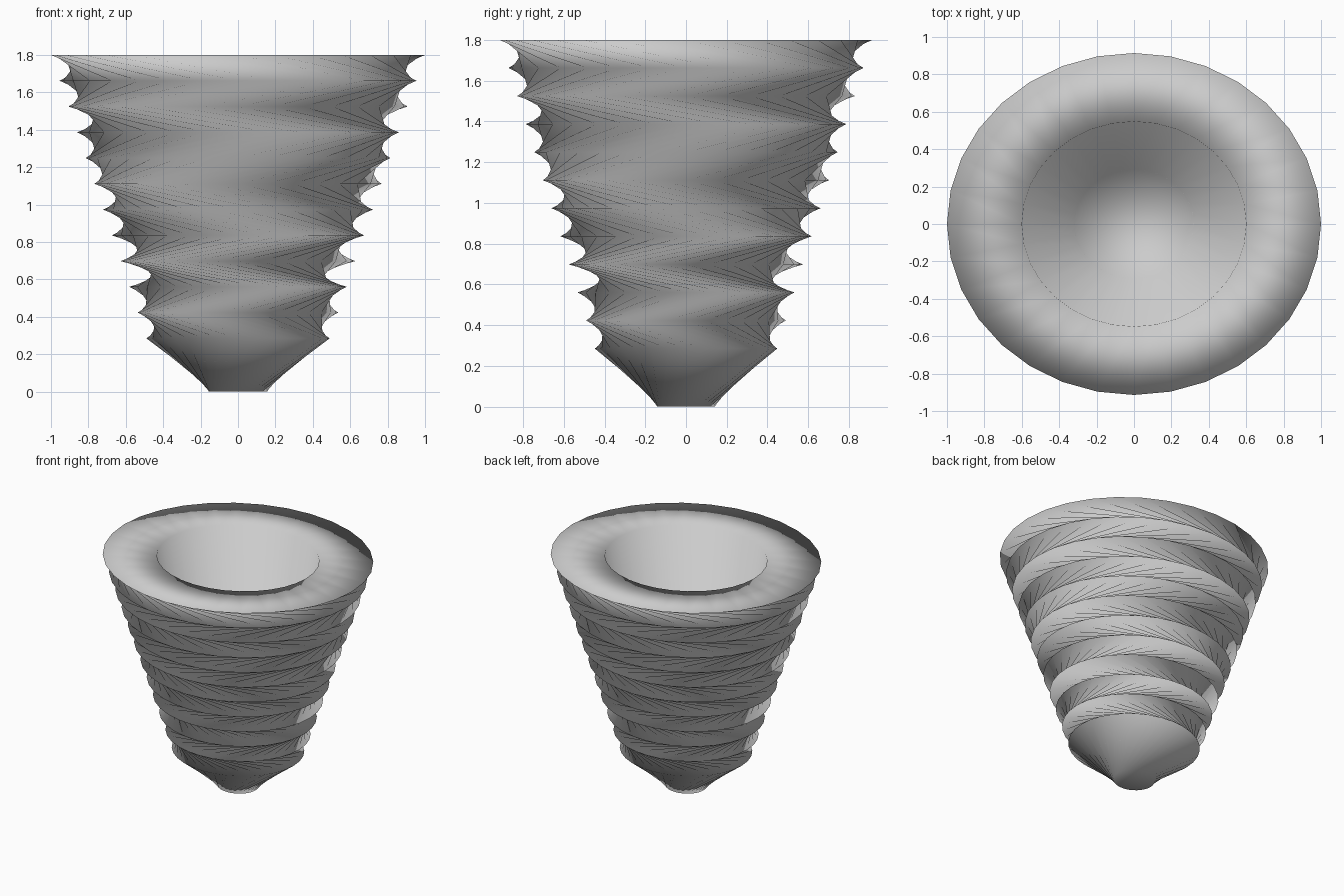
import bpy, bmesh, math

cube = bpy.data.objects.get("Cube")
if cube:
    bpy.data.objects.remove(cube, do_unlink=True)

SIDES = 32
DEPTH = 0.914      # the plan is slightly oval


def ring(bm, radius, z, shift=0):
    """Oval ring of vertices; shift slides the start round by whole sides."""
    step = math.tau / SIDES
    return [bm.verts.new((radius * math.cos((i + shift) * step),
                          radius * DEPTH * math.sin((i + shift) * step), z))
            for i in range(SIDES)]


def bridge(bm, a, b):
    for i in range(SIDES):
        j = (i + 1) % SIDES
        bm.faces.new((a[i], a[j], b[j], b[i]))


# One plain grey
grey = bpy.data.materials.new("plain_grey")
grey.use_nodes = True
colour = (0.6, 0.6, 0.6, 1)
grey.diffuse_color = colour
grey.node_tree.nodes["Principled BSDF"].inputs["Base Color"].default_value = colour

bm = bmesh.new()

# Outer wall: foot, then twelve widening rings twisted against each other
twists = [4, -1, 5, -2, 5, 0, -5, 0, 5, 0, 5, 1]
rings = [ring(bm, 0.155, 0)]
for n, shift in enumerate(twists):
    t = n / (len(twists) - 1)
    rings.append(ring(bm, 0.49 + 0.51 * t, 0.285 + 1.515 * t, shift))
for low, high in zip(rings, rings[1:]):
    bridge(bm, low, high)
bm.faces.new(list(reversed(rings[0])))

# Flat lip, tapered hollow and its floor
mouth = ring(bm, 0.6, 1.8, twists[-1])
floor = ring(bm, 0.32, 0.16, twists[-1])
bridge(bm, rings[-1], mouth)
bridge(bm, mouth, floor)
bm.faces.new(floor)

for face in bm.faces:
    face.smooth = True
bmesh.ops.recalc_face_normals(bm, faces=bm.faces[:])

mesh = bpy.data.meshes.new("twisted_planter")
bm.to_mesh(mesh)
bm.free()
mesh.materials.append(grey)
planter = bpy.data.objects.new("twisted_planter", mesh)
bpy.context.collection.objects.link(planter)
